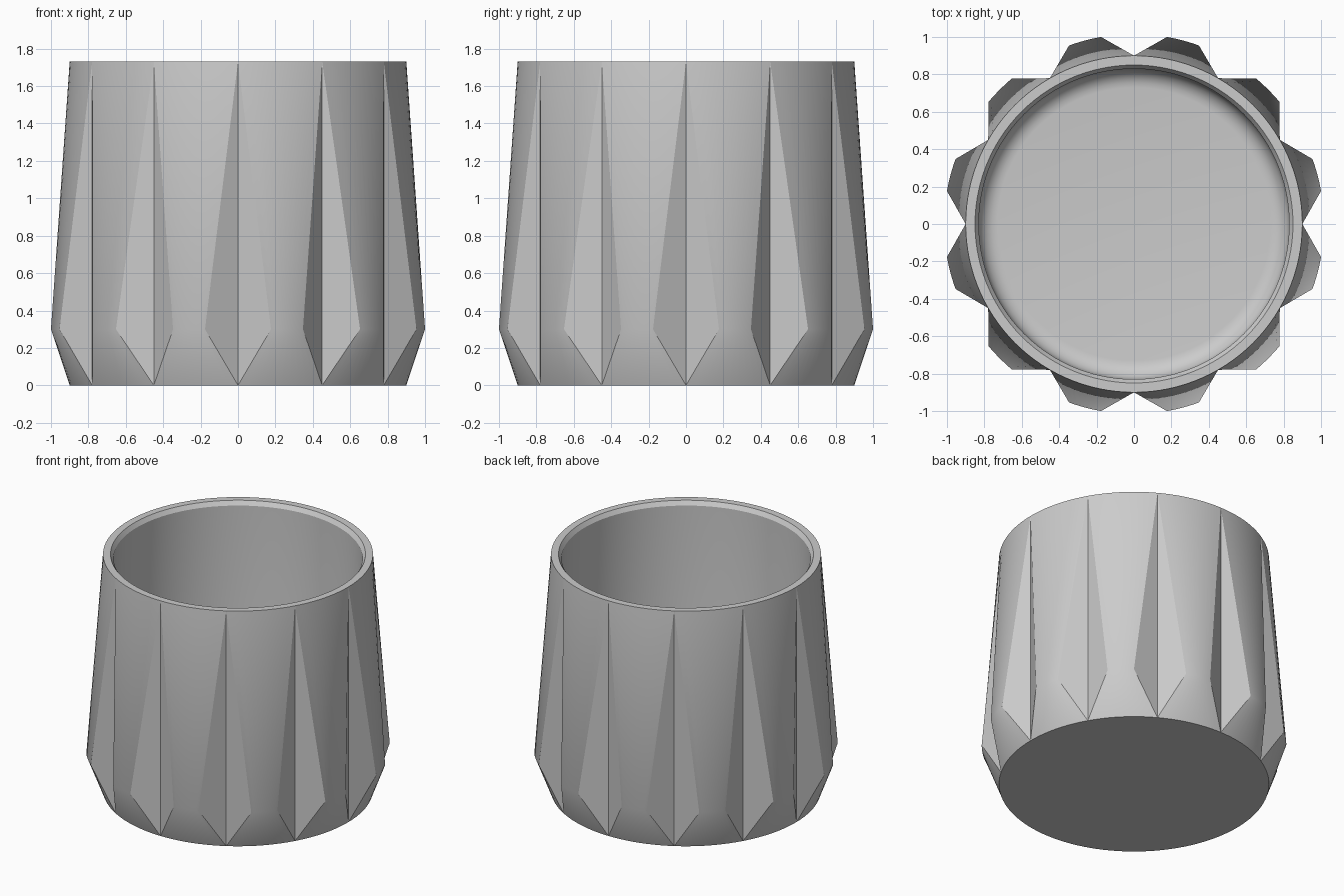
import bpy, bmesh, math

if "Cube" in bpy.data.objects:
    bpy.data.objects.remove(bpy.data.objects["Cube"])

# one plain colour
grey = bpy.data.materials.new("light_grey")
grey.diffuse_color = (0.6, 0.6, 0.6, 1)
grey.use_nodes = True
grey.node_tree.nodes["Principled BSDF"].inputs["Base Color"].default_value = grey.diffuse_color

HEIGHT, RADIUS, BULGE, BULGE_Z = 1.73, 0.9, 1.0154, 0.3
SECTORS, STEPS = 12, 10
COUNT = SECTORS * STEPS
bm = bmesh.new()


def polar(r, degrees, z):
    a = math.radians(degrees)
    return bm.verts.new((r * math.cos(a), r * math.sin(a), z))


def circle(r, z):
    return [polar(r, i * 360 / COUNT, z) for i in range(COUNT)]


def bridge(lower, upper):
    for i in range(COUNT):
        j = (i + 1) % COUNT
        bm.faces.new((lower[i], lower[j], upper[j], upper[i]))


# outer wall: each panel narrows to the bulge, with flat triangular notches between
base, top = circle(RADIUS, 0), circle(RADIUS, HEIGHT)
pitch = 360 / SECTORS
crests = []
for s in range(SECTORS):
    mid = [polar(BULGE, pitch * (s + 1 / 3 + k / STEPS / 3), BULGE_Z) for k in range(STEPS + 1)]
    for k in range(STEPS):
        i, j = s * STEPS + k, (s * STEPS + k + 1) % COUNT
        bm.faces.new((base[i], base[j], mid[k + 1], mid[k]))
        bm.faces.new((mid[k], mid[k + 1], top[j], top[i]))
    crests.append((mid[0], mid[-1]))
for s in range(SECTORS):
    i = s * STEPS
    bm.faces.new((base[i], crests[s][0], top[i]))
    bm.faces.new((base[i], top[i], crests[s - 1][1]))

# underside
bm.faces.new(base[::-1])

# flat rim, chamfered lip, inner wall and rounded floor corner
FLOOR, FILLET, INNER = 0.09, 0.1, 0.83
profile = [(0.85, HEIGHT), (INNER, HEIGHT - 0.03)]
for k in range(7):
    a = math.radians(15 * k)
    profile.append((INNER - FILLET + FILLET * math.cos(a), FLOOR + FILLET - FILLET * math.sin(a)))
ring = top
for r, z in profile:
    nxt = circle(r, z)
    bridge(ring, nxt)
    ring = nxt
bm.faces.new(ring)

bmesh.ops.recalc_face_normals(bm, faces=bm.faces)
mesh = bpy.data.meshes.new("planter_pot")
bm.to_mesh(mesh)
bm.free()
pot = bpy.data.objects.new("planter_pot", mesh)
bpy.context.collection.objects.link(pot)
mesh.materials.append(grey)

# smooth panels, crisp creases
bpy.context.view_layer.objects.active = pot
pot.select_set(True)
bpy.ops.object.shade_smooth_by_angle(angle=math.radians(30))
